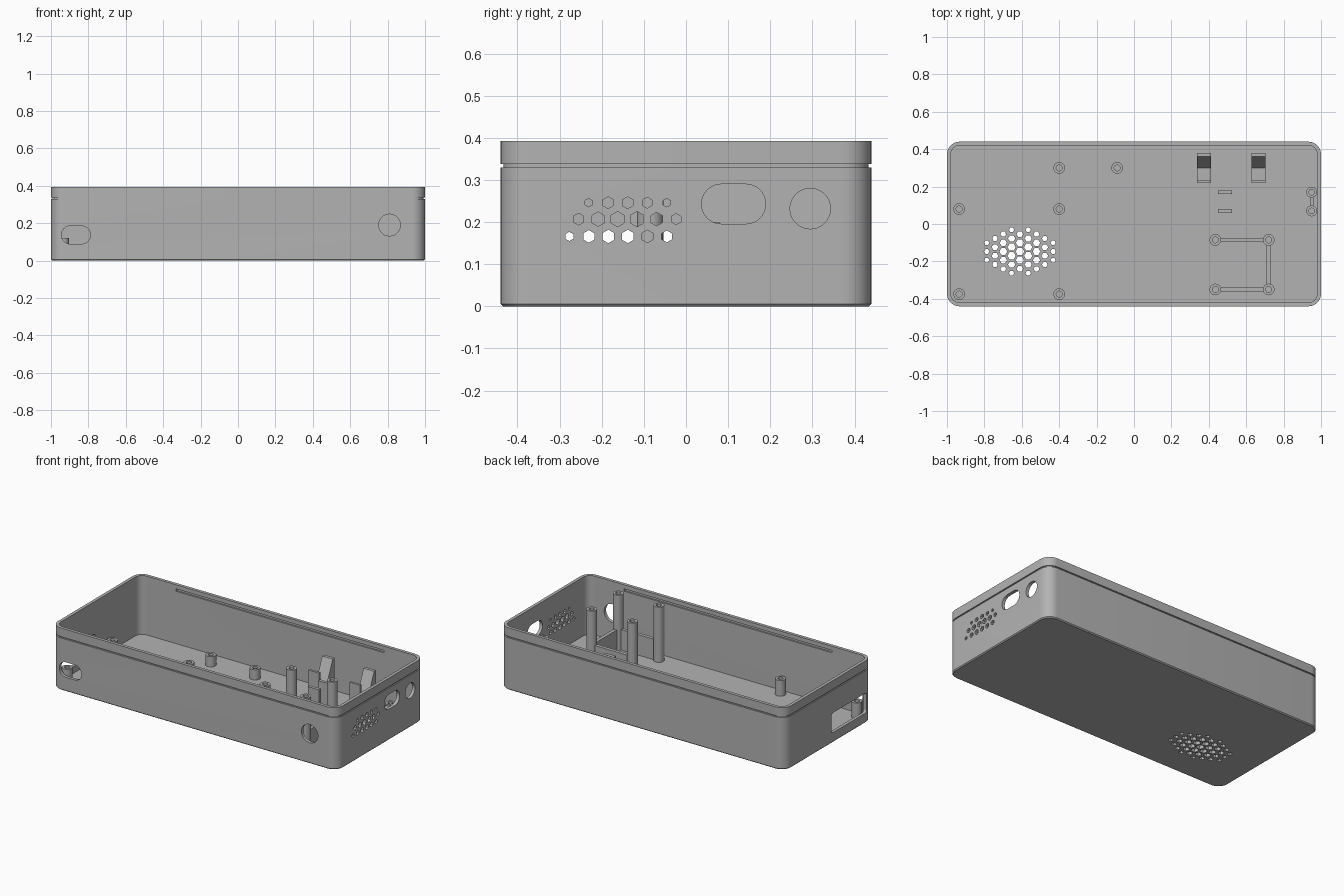
import bpy, bmesh, math
from mathutils import Matrix, Vector

if "Cube" in bpy.data.objects:
    bpy.data.objects.remove(bpy.data.objects["Cube"])

grey = bpy.data.materials.new("matte_grey")
grey.use_nodes = True
colour = (0.45, 0.45, 0.45, 1)
grey.diffuse_color = colour
grey.node_tree.nodes["Principled BSDF"].inputs["Base Color"].default_value = colour

FLOOR = 0.02
WALL = 0.02
HX, HY, TOP = 1.0, 0.44, 0.393


def rounded_rect(hx, hy, r, steps=10):
    """Counter-clockwise outline of a rounded rectangle."""
    pts = []
    for k, (sx, sy) in enumerate([(1, 1), (-1, 1), (-1, -1), (1, -1)]):
        for i in range(steps + 1):
            a = math.pi / 2 * (k + i / steps)
            p = (sx * (hx - r) + r * math.cos(a), sy * (hy - r) + r * math.sin(a))
            if not pts or (Vector(p) - Vector(pts[-1])).length > 1e-5:
                pts.append(p)
    if (Vector(pts[0]) - Vector(pts[-1])).length < 1e-5:
        pts.pop()
    return pts


def polygon(r, n, turn=0.0):
    return [(r * math.cos(turn + math.tau * i / n), r * math.sin(turn + math.tau * i / n))
            for i in range(n)]


def stack(bm, rings, matrix=Matrix()):
    """Skin a list of equal-length rings of 3D points and cap both ends."""
    loops = [[bm.verts.new(matrix @ Vector(p)) for p in ring] for ring in rings]
    n = len(loops[0])
    faces = [bm.faces.new(loops[0][::-1]), bm.faces.new(loops[-1])]
    for a, b in zip(loops, loops[1:]):
        for i in range(n):
            j = (i + 1) % n
            faces.append(bm.faces.new((a[i], a[j], b[j], b[i])))
    bmesh.ops.recalc_face_normals(bm, faces=faces)


def prism(bm, outline, low, high, matrix=Matrix()):
    stack(bm, [[(x, y, z) for x, y in outline] for z in (low, high)], matrix)


def box(bm, x0, x1, y0, y1, z0, z1):
    prism(bm, [(x0, y0), (x1, y0), (x1, y1), (x0, y1)], z0, z1)


def finish(bm, name, smooth=True):
    mesh = bpy.data.meshes.new(name)
    bm.to_mesh(mesh)
    bm.free()
    ob = bpy.data.objects.new(name, mesh)
    bpy.context.collection.objects.link(ob)
    mesh.materials.append(grey)
    if smooth:
        shade(ob)
    return ob


def shade(ob):
    bpy.ops.object.select_all(action="DESELECT")
    ob.select_set(True)
    bpy.context.view_layer.objects.active = ob
    bpy.ops.object.shade_smooth_by_angle(angle=math.radians(30))


# Tray: outer skin with bottom chamfer and seam groove, then down the inside
bm = bmesh.new()
section = [(0.006, 0), (0, 0.006), (0, 0.33), (0.007, 0.33), (0.007, 0.338), (0, 0.338),
           (0, TOP), (WALL, TOP), (WALL, FLOOR)]
stack(bm, [[(x, y, z) for x, y in rounded_rect(HX - d, HY - d, 0.068 - d)] for d, z in section])
tray = finish(bm, "tray_shell", smooth=False)

# Cutters for every opening
bm = bmesh.new()


def side_cut(outline, x, z):
    """Opening through the front wall; outline is in x and z."""
    m = Matrix.Translation((x, -HY, z)) @ Matrix.Rotation(math.pi / 2, 4, "X")
    prism(bm, outline, -0.05, 0.05, m)


def end_cut(outline, side, y, z):
    """Opening through an end wall; outline is in y and z."""
    m = Matrix(((0, 0, 1, side * HX), (1, 0, 0, y), (0, 1, 0, z), (0, 0, 0, 1)))
    prism(bm, outline, -0.05, 0.05, m)


side_cut(rounded_rect(0.078, 0.048, 0.0479), -0.867, 0.137)
side_cut(polygon(0.058, 40), 0.81, 0.19)
end_cut(rounded_rect(0.076, 0.047, 0.0469), 1, 0.113, 0.243)
end_cut(polygon(0.048, 40), 1, 0.295, 0.232)
end_cut(rounded_rect(0.175, 0.063, 0.015), -1, -0.205, 0.125)

# End wall honeycomb
PITCH = 0.0463
for z, first, radii in [(0.246, -0.231, (10, 14, 14, 13, 10)),
                        (0.207, -0.255, (14, 17, 18, 18, 16, 13)),
                        (0.166, -0.277, (11, 15, 16, 16, 15, 14))]:
    for i, r in enumerate(radii):
        end_cut(polygon(r / 1000, 6, math.pi / 6), 1, first + i * PITCH, z)

# Floor honeycomb, holes shrinking towards the rim
for col in range(-4, 5):
    count = 3 if abs(col) == 4 else (4 if abs(col) == 3 else 5 + abs(col) % 2)
    for i in range(count):
        dx, dy = col * 0.0444, (i - (count - 1) / 2) * PITCH
        r = 0.023 - 0.009 * min(1, (dx / 0.18) ** 2 + (dy / 0.12) ** 2)
        prism(bm, polygon(r, 6), -0.05, 0.05, Matrix.Translation((dx - 0.61, dy - 0.147, 0)))

# Long snap slots inside the front and back walls
for s in (-1, 1):
    inner = s * (HY - WALL)
    box(bm, -0.73, 0.73, inner - 0.01, inner + 0.01, 0.352, 0.367)

cutter = finish(bm, "opening_cutter", smooth=False)
cutter.hide_render = True
mod = tray.modifiers.new("openings", "BOOLEAN")
mod.operation, mod.solver, mod.object = "DIFFERENCE", "EXACT", cutter
bpy.context.view_layer.objects.active = tray
bpy.ops.object.modifier_apply(modifier=mod.name)
bpy.data.objects.remove(cutter)
shade(tray)

# Hollow screw posts
def post(name, x, y, top, r=0.031, hole=0.016):
    bm = bmesh.new()
    profile = [(r, FLOOR - 0.005), (r, top), (hole, top), (hole, FLOOR + 0.005)]
    stack(bm, [[(x + px, y + py, z) for px, py in polygon(q, 28)] for q, z in profile])
    finish(bm, name)


for x in (-0.935, -0.4):
    for y in (-0.375, 0.08):
        post("board_post", x, y, 0.12)
for x in (-0.4, -0.09):
    post("short_post", x, 0.3, 0.085)
for x in (0.435, 0.72):
    for y in (-0.35, -0.085):
        post("tall_post", x, y, 0.37)
for y in (0.07, 0.17):
    post("end_post", 0.95, y, 0.19, 0.029, 0.015)

# Webs joining the posts
def plate(name, *size):
    bm = bmesh.new()
    box(bm, *size)
    finish(bm, name, smooth=False)


for y in (-0.35, -0.085):
    plate("post_web", 0.46, 0.695, y - 0.011, y + 0.011, FLOOR - 0.005, 0.15)
plate("post_web", 0.709, 0.731, -0.325, -0.11, FLOOR - 0.005, 0.15)
plate("end_post_web", 0.94, 0.96, 0.095, 0.145, FLOOR - 0.005, 0.18)

# Upright locating tabs
for y in (0.07, 0.17):
    plate("locating_tab", 0.45, 0.525, y - 0.01, y + 0.01, FLOOR - 0.005, 0.2)

# Sloped cradles near the back wall
cradle = [(0.22, 0.015), (0.38, 0.015), (0.38, 0.25), (0.36, 0.25), (0.3, 0.11),
          (0.235, 0.11), (0.235, 0.215), (0.22, 0.215)]
for x in (0.375, 0.665):
    bm = bmesh.new()
    stack(bm, [[(x + d, y, z) for y, z in cradle] for d in (-0.037, 0.037)])
    finish(bm, "cradle", smooth=False)
